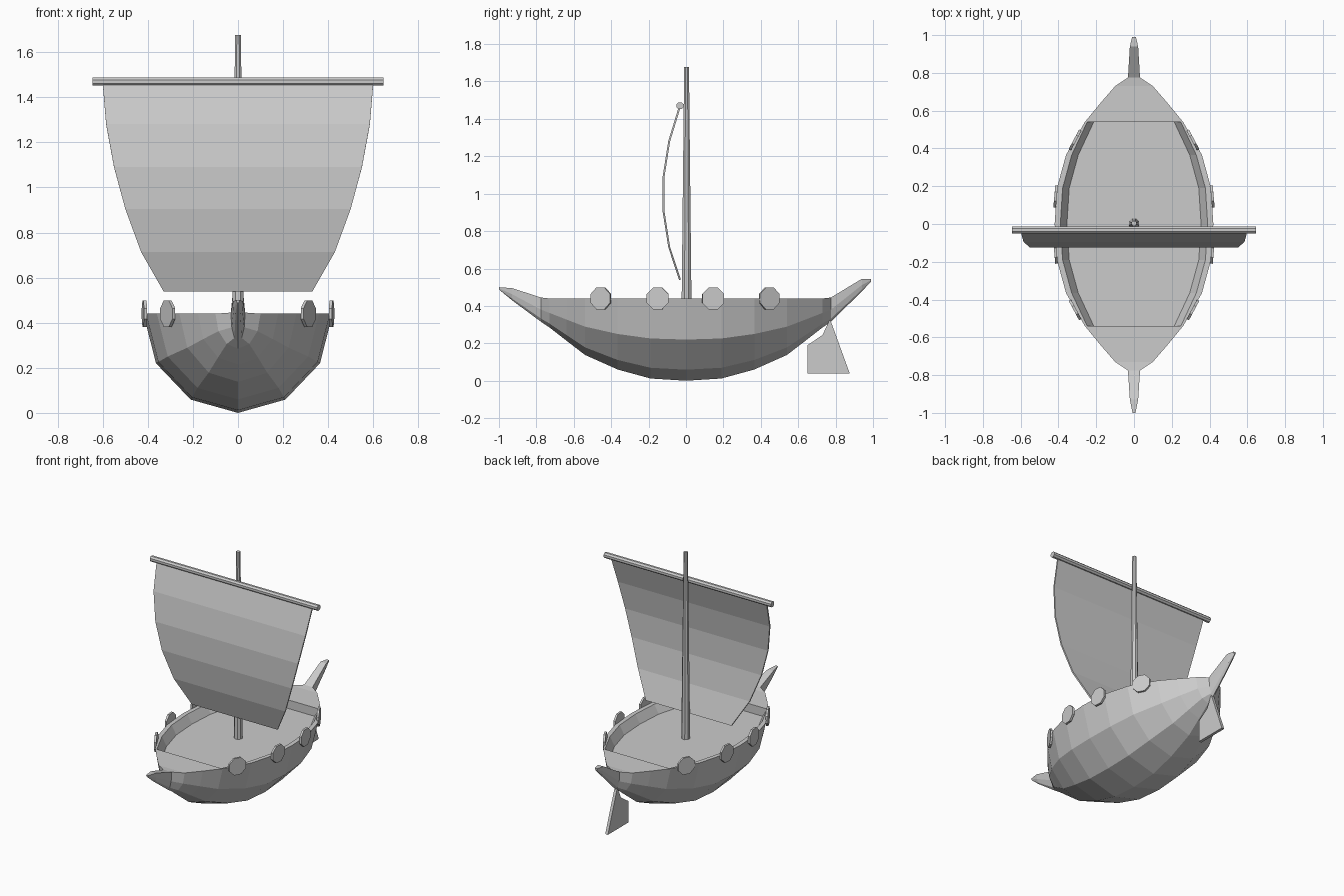
import bpy, bmesh
from math import sin, cos, pi, radians
from mathutils import Matrix, Vector

cube = bpy.data.objects.get("Cube")
if cube:
    bpy.data.objects.remove(cube)

GREY = (0.6, 0.6, 0.6, 1)
mat = bpy.data.materials.new("plain grey")
mat.use_nodes = True
mat.diffuse_color = GREY
mat.node_tree.nodes["Principled BSDF"].inputs["Base Color"].default_value = GREY


def finish(bm, name):
    bmesh.ops.recalc_face_normals(bm, faces=bm.faces)
    mesh = bpy.data.meshes.new(name)
    bm.to_mesh(mesh)
    bm.free()
    mesh.materials.append(mat)
    obj = bpy.data.objects.new(name, mesh)
    bpy.context.collection.objects.link(obj)
    return obj


def rod(name, r1, r2, length, matrix, sides=8):
    bm = bmesh.new()
    turn = Matrix.Rotation(pi / sides, 4, 'Z')
    bmesh.ops.create_cone(bm, cap_ends=True, segments=sides, radius1=r1,
                          radius2=r2, depth=length, matrix=matrix @ turn)
    return finish(bm, name)


# Hull stations: y, half width, top height, keel height
GUNWALE = 0.44
half = [(0.19, 0.408, GUNWALE, 0.012), (0.365, 0.36, GUNWALE, 0.06),
        (0.54, 0.26, GUNWALE, 0.138), (0.64, 0.178, GUNWALE, 0.215),
        (0.73, 0.10, GUNWALE, 0.285), (0.775, 0.032, 0.445, 0.315)]
bow = [(0.93, 0.022, 0.495, 0.43), (1.0, 0.008, 0.5, 0.488)]
stern = [(0.94, 0.022, 0.545, 0.478), (0.99, 0.01, 0.545, 0.53)]
stations = ([(-y, w, t, k) for y, w, t, k in reversed(half + bow)]
            + [(0, 0.42, GUNWALE, 0)] + half + stern)

# Hull with a recessed deck between the two end decks
FLOOR = 0.38
bm = bmesh.new()
rings, wells = [], []
for y, w, top, keel in stations:
    rings.append([bm.verts.new((-w * cos(pi * i / 6), y, top - (top - keel) * sin(pi * i / 6)))
                  for i in range(7)])
    if abs(y) < 0.55:
        rim = w - (0.03 if abs(y) < 0.5 else 0.012)
        wells.append([bm.verts.new(p) for p in (
            (-rim, y, GUNWALE), (-rim + 0.035, y, FLOOR),
            (rim - 0.035, y, FLOOR), (rim, y, GUNWALE))])
    else:
        wells.append(None)

for a, b, wa, wb in zip(rings, rings[1:], wells, wells[1:]):
    for i in range(6):
        bm.faces.new((a[i], a[i + 1], b[i + 1], b[i]))
    if wa and wb:
        la, lb = [a[0]] + wa + [a[6]], [b[0]] + wb + [b[6]]
        for i in range(5):
            bm.faces.new((la[i], la[i + 1], lb[i + 1], lb[i]))
    else:
        loop = [a[0]] + ([wa[0], wa[3]] if wa else []) + [a[6], b[6]]
        loop += ([wb[3], wb[0]] if wb else []) + [b[0]]
        bm.faces.new(loop)
        if wa or wb:
            bm.faces.new(wa or wb)
bm.faces.new(rings[0])
bm.faces.new(rings[-1])
finish(bm, "hull")

# Mast and yard
rod("mast", 0.029, 0.014, 1.3, Matrix.Translation((0, 0.003, 1.027)))
rod("yard", 0.02, 0.02, 1.29,
    Matrix.Translation((0, -0.032, 1.47)) @ Matrix.Rotation(pi / 2, 4, 'Y'))

# Billowing sail: y, z, half width
sail_rows = [(-0.035, 1.46, 0.60), (-0.09, 1.28, 0.585), (-0.12, 1.09, 0.55),
             (-0.12, 0.905, 0.50), (-0.09, 0.715, 0.43), (-0.032, 0.54, 0.33)]
bm = bmesh.new()
rows = [[bm.verts.new((s * w, y, z)) for s in (-1, 1)] for y, z, w in sail_rows]
for a, b in zip(rows, rows[1:]):
    bm.faces.new((a[0], a[1], b[1], b[0]))
sail = finish(bm, "sail")
solid = sail.modifiers.new("thickness", 'SOLIDIFY')
solid.thickness = 0.01
solid.offset = 0

# Round shields along both sides
for side, label in ((1, "left"), (-1, "right")):
    for n, (x, y, yaw) in enumerate(((0.312, -0.455, -28), (0.415, -0.152, -5),
                                     (0.415, 0.145, 5), (0.312, 0.445, 28))):
        face = Vector((side * cos(radians(yaw)), sin(radians(yaw)), 0))
        spin = face.to_track_quat('Z', 'Y').to_matrix().to_4x4()
        rod(f"{label}_shield_{n + 1}", 0.063, 0.063, 0.014,
            Matrix.Translation((side * x, y, 0.44)) @ spin)

# Rudder blade
outline = [(0.65, 0.04), (0.65, 0.19), (0.73, 0.245), (0.77, 0.33), (0.875, 0.04)]
bm = bmesh.new()
blade = bm.faces.new([bm.verts.new((-0.01, y, z)) for y, z in outline])
out = bmesh.ops.extrude_face_region(bm, geom=[blade])
bmesh.ops.translate(bm, vec=(0.02, 0, 0),
                    verts=[v for v in out["geom"] if isinstance(v, bmesh.types.BMVert)])
finish(bm, "rudder")
